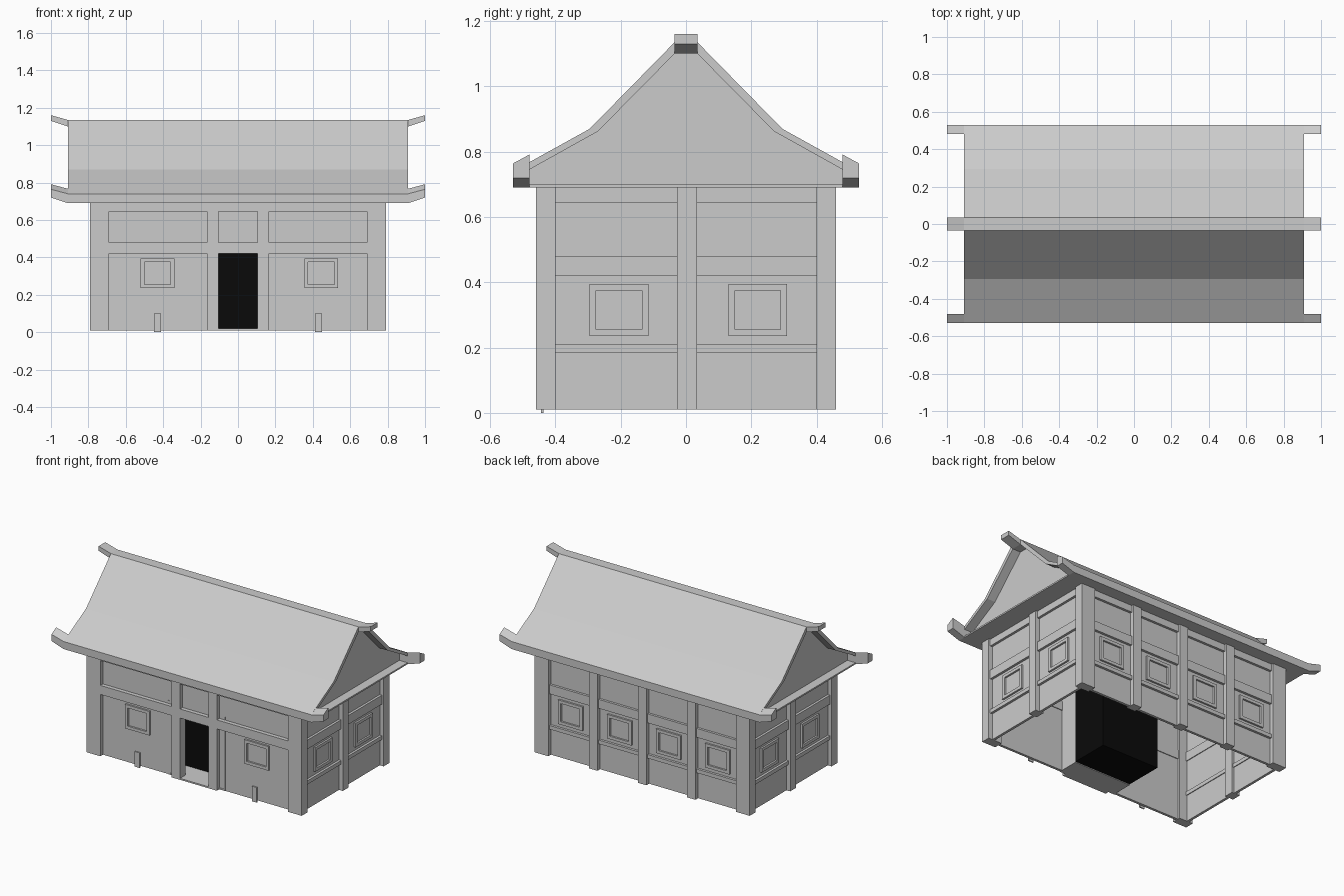
import bpy
import bmesh

cube = bpy.data.objects.get("Cube")
if cube:
    bpy.data.objects.remove(cube, do_unlink=True)


def make_material(name, value):
    mat = bpy.data.materials.new(name)
    mat.use_nodes = True
    colour = (value, value, value, 1)
    mat.diffuse_color = colour
    mat.node_tree.nodes["Principled BSDF"].inputs["Base Color"].default_value = colour
    return mat


grey = make_material("pale grey", 0.6)
black = make_material("black", 0.003)

HX, HY = 0.79, 0.46          # half size of the walls
BASE, TOP = 0.01, 0.695      # wall bottom and top


def finish(name, bm, mat):
    bmesh.ops.recalc_face_normals(bm, faces=bm.faces)
    mesh = bpy.data.meshes.new(name)
    bm.to_mesh(mesh)
    bm.free()
    mesh.materials.append(mat)
    obj = bpy.data.objects.new(name, mesh)
    bpy.context.collection.objects.link(obj)
    return obj


def boxes(name, spans, mat=grey):
    """One object from boxes given as x, y and z ranges."""
    bm = bmesh.new()
    for span in spans:
        made = bmesh.ops.create_cube(bm, size=1)
        for v in made["verts"]:
            v.co = [(a + b) / 2 + c * (b - a) for c, (a, b) in zip(v.co, span)]
    return finish(name, bm, mat)


def loft(name, sections, mat=grey):
    """Skin through matching rings of points, capped at both ends."""
    bm = bmesh.new()
    rings = [[bm.verts.new(p) for p in ring] for ring in sections]
    n = len(rings[0])
    for a, b in zip(rings, rings[1:]):
        for i in range(n):
            j = (i + 1) % n
            bm.faces.new((a[i], a[j], b[j], b[i]))
    bm.faces.new(rings[0])
    bm.faces.new(rings[-1])
    return finish(name, bm, mat)


def on_wall(side, u, d, z):
    """Turn a range along a wall and a depth behind its face into x, y, z ranges."""
    if side == "front":
        return (u, (-HY + d[0], -HY + d[1]), z)
    if side == "back":
        return (u, (HY - d[1], HY - d[0]), z)
    if side == "left":
        return ((HX - d[1], HX - d[0]), u, z)
    return ((-HX + d[0], -HX + d[1]), u, z)


def window(side, centre):
    """Four frame bars around a sunken pane."""
    w, low, high, bar = 0.09, 0.235, 0.395, 0.02
    a, b = centre - w, centre + w
    d = (0.016, 0.035)
    parts = [((a, a + bar), (low, high)), ((b - bar, b), (low, high)),
             ((a + bar, b - bar), (low, low + bar)),
             ((a + bar, b - bar), (high - bar, high))]
    boxes(side + "_window_frame", [on_wall(side, u, d, z) for u, z in parts])


def wall(side, half, posts, windows, beam_depth, beams):
    posts_spans = [on_wall(side, (c - 0.031, c + 0.031), (0, 0.06), (BASE, TOP))
                   for c in posts]
    boxes(side + "_posts", posts_spans)
    boxes(side + "_beams", [on_wall(side, (-half, half), (beam_depth, 0.05), z)
                            for z in beams])
    for c in windows:
        window(side, c)


# corner posts
boxes("corner_posts", [((sx * 0.74 - 0.05, sx * 0.74 + 0.05),
                        (sy * 0.43 - 0.03, sy * 0.43 + 0.03), (BASE, TOP))
                       for sx in (-1, 1) for sy in (-1, 1)])

# walls: posts, beams and windows
upper_beams = [(0.645, TOP), (0.42, 0.48)]
all_beams = upper_beams + [(0.185, 0.21)]
wall("front", 0.69, (-0.135, 0.135), (-0.43, 0.445), 0.001, upper_beams)
wall("back", 0.69, (-0.36, 0, 0.36), (-0.54, -0.18, 0.18, 0.54), 0.012, all_beams)
for side in ("left", "right"):
    wall(side, 0.4, (0.003,), (-0.205, 0.22), 0.012, all_beams)

# sunken wall panels
skin = (0.028, 0.045)
for side, half in (("back", 0.7), ("left", 0.41), ("right", 0.41)):
    boxes(side + "_wall_panel", [on_wall(side, (-half, half), skin, (BASE, TOP))])
boxes("front_wall_panel", [
    on_wall("front", (-0.7, -0.12), skin, (BASE, TOP)),
    on_wall("front", (0.12, 0.7), skin, (BASE, TOP)),
    on_wall("front", (-0.12, 0.12), skin, (0.44, TOP))])
boxes("front_stud_feet", [((c - 0.018, c + 0.018), (-0.444, -0.436), (0, 0.1))
                          for c in (-0.43, 0.43)])

# entrance recess with a dark space behind it
boxes("entrance_floor", [((-0.21, 0.21), (-0.435, -0.29), (BASE, 0.02)),
                         ((-0.105, 0.105), (-0.46, -0.435), (BASE, 0.02))])
boxes("entrance_cheeks", [((s * 0.205 - 0.005, s * 0.205 + 0.005),
                           (-0.435, -0.29), (0.02, 0.5)) for s in (-1, 1)])
boxes("dark_interior", [((-0.21, 0.21), (-0.29, -0.035), (0.015, 0.5))], black)

# roof shell: curved slopes with deep eave boards
END = 0.91
outer = [(0.53, 0.69), (0.53, 0.74), (0.295, 0.87), (0.035, 1.135)]
inner = [(0.035, 1.1), (0.27, 0.862), (0.48, 0.745), (0.48, 0.69)]


def mirrored(points):
    return [(-y, z) for y, z in reversed(points)]


profile = outer + mirrored(outer) + mirrored(inner) + inner
loft("roof", [[(x, y, z) for y, z in profile] for x in (-END, END)])

# flat soffit and the sunken gables
boxes("soffit", [((-END, END), (-0.5, 0.5), (0.69, 0.7))])
gable = [(0.485, 0.698), (0.485, 0.744), (0.275, 0.864), (0.03, 1.11)]
for s, label in ((1, "left"), (-1, "right")):
    loft(label + "_gable", [[(s * x, y, z) for y, z in gable + mirrored(gable)]
                            for x in (0.83, 0.85)])

# upturned tips on the ridge and eaves
ridge = [(-0.035, 1.1), (0.035, 1.1), (0.035, 1.135), (-0.035, 1.135)]
eave = [(0.48, 0.69), (0.53, 0.69), (0.53, 0.74), (0.48, 0.767)]
for s in (-1, 1):
    for name, ring, rise in (("ridge_tip", ridge, 0.025), ("back_eave_tip", eave, 0.024),
                             ("front_eave_tip", mirrored(eave), 0.024)):
        tip = [[(s * END, y, z) for y, z in ring]]
        low = min(z for y, z in ring)
        tip.append([(s, y, z + (0.03 if z == low else rise if y else 0)) 
                    for y, z in ring])
        loft(name, tip)
